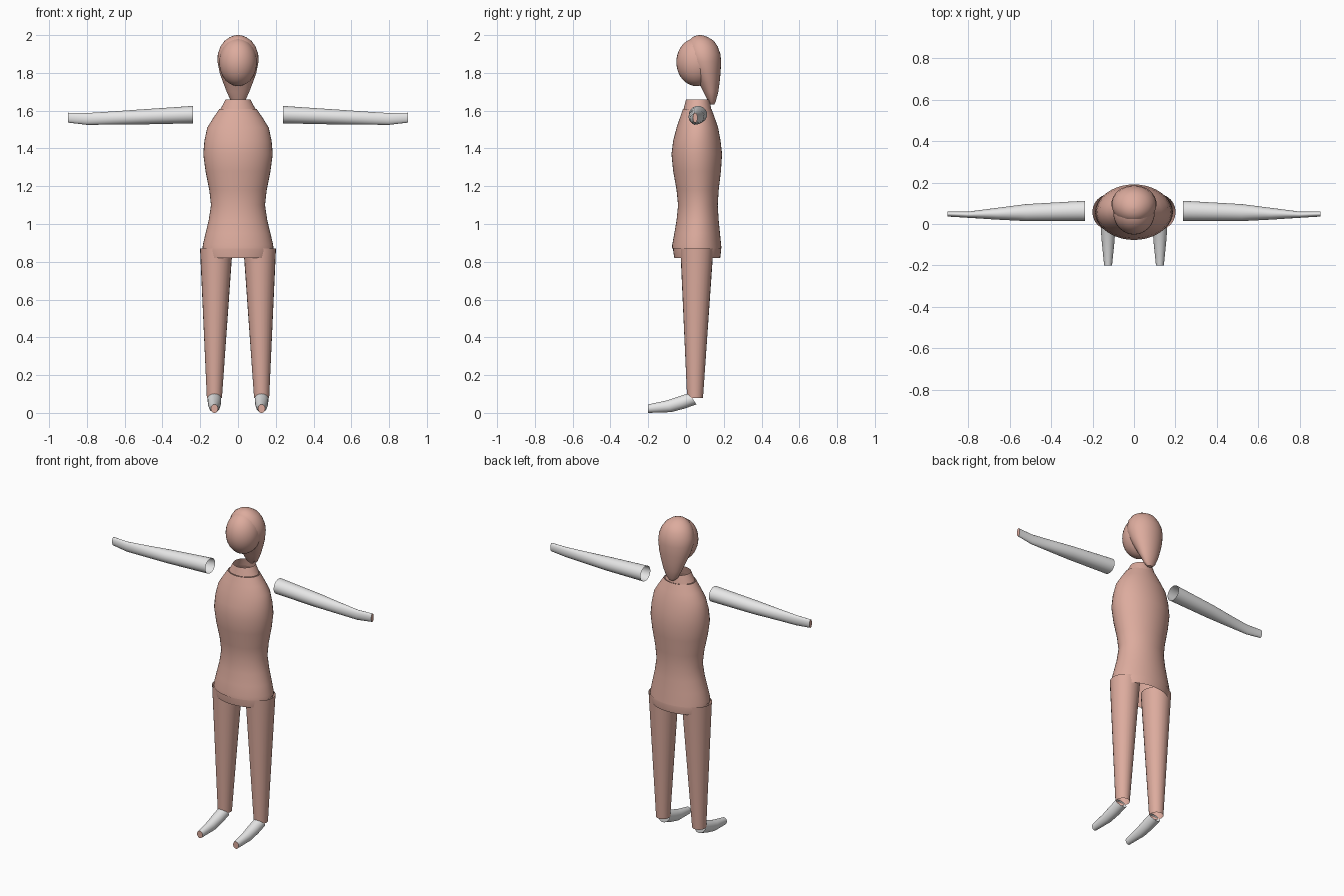
import bpy, bmesh, math
from mathutils import Vector

if "Cube" in bpy.data.objects:
    bpy.data.objects.remove(bpy.data.objects["Cube"])


def material(name, rgb):
    m = bpy.data.materials.new(name)
    m.diffuse_color = (*rgb, 1)
    m.use_nodes = True
    m.node_tree.nodes["Principled BSDF"].inputs["Base Color"].default_value = m.diffuse_color
    return m


PINK = material("dusty pink", (0.72, 0.41, 0.34))
GREY = material("light grey", (0.8, 0.8, 0.8))


def loft(name, rings, mats, n=32, cap_start=False, cap_end=False, end_mat=0):
    """Skin elliptical rings given as (centre, half axis u, half axis v)."""
    bm = bmesh.new()
    loops = []
    for c, u, v in rings:
        c, u, v = Vector(c), Vector(u), Vector(v)
        loops.append([bm.verts.new(c + u * math.cos(2 * math.pi * i / n)
                                   + v * math.sin(2 * math.pi * i / n)) for i in range(n)])
    for a, b in zip(loops, loops[1:]):
        for i in range(n):
            j = (i + 1) % n
            bm.faces.new((a[i], a[j], b[j], b[i]))
    if cap_start:
        bm.faces.new(loops[0])
    if cap_end:
        bm.faces.new(loops[-1]).material_index = end_mat
    bmesh.ops.recalc_face_normals(bm, faces=bm.faces)
    me = bpy.data.meshes.new(name)
    bm.to_mesh(me)
    bm.free()
    ob = bpy.data.objects.new(name, me)
    bpy.context.collection.objects.link(ob)
    for m in mats:
        me.materials.append(m)
    smooth(ob)
    return ob


def smooth(ob):
    bpy.ops.object.select_all(action='DESELECT')
    ob.select_set(True)
    bpy.context.view_layer.objects.active = ob
    bpy.ops.object.shade_smooth_by_angle(angle=math.radians(35))


def level(z, hx, y0, y1, x=0):
    """Horizontal ring: half width hx, from y0 to y1."""
    return (x, (y0 + y1) / 2, z), (hx, 0, 0), (0, (y1 - y0) / 2, 0)


# Torso
loft("torso", [level(*r) for r in (
    (0.87, 0.188, -0.074, 0.188), (0.89, 0.186, -0.073, 0.186),
    (0.95, 0.172, -0.062, 0.180), (1.02, 0.155, -0.050, 0.173),
    (1.10, 0.143, -0.042, 0.168), (1.18, 0.152, -0.050, 0.173),
    (1.28, 0.172, -0.068, 0.185), (1.37, 0.184, -0.077, 0.191),
    (1.44, 0.178, -0.068, 0.183), (1.51, 0.163, -0.050, 0.170),
    (1.56, 0.132, -0.033, 0.153), (1.61, 0.098, -0.016, 0.135))], [PINK], 40)

# Neck and lower hip band
loft("neck", [level(1.61, 0.092, -0.012, 0.133), level(1.66, 0.065, 0.0, 0.125)], [PINK])
loft("hip_band", [level(0.88, 0.18, -0.068, 0.184), level(0.86, 0.185, -0.068, 0.186),
                  level(0.82, 0.178, -0.062, 0.181)], [PINK], 40)

# Head
bpy.ops.mesh.primitive_uv_sphere_add(segments=32, ring_count=20, location=(0, 0.055, 1.857))
head = bpy.context.object
head.name = "head"
head.scale = (0.1, 0.106, 0.127)
head.data.materials.append(PINK)
smooth(head)

# Hair, tapering to a low point at the nape
loft("hair", [level(*r) for r in (
    (1.632, 0.016, 0.128, 0.150), (1.65, 0.037, 0.117, 0.158), (1.70, 0.060, 0.092, 0.171),
    (1.75, 0.079, 0.066, 0.178), (1.80, 0.097, 0.036, 0.183), (1.86, 0.109, 0.008, 0.186),
    (1.90, 0.107, 0.001, 0.182), (1.94, 0.093, 0.004, 0.168), (1.97, 0.071, 0.016, 0.147),
    (1.99, 0.042, 0.036, 0.115), (1.997, 0.022, 0.054, 0.095),
    (2.0, 0.004, 0.071, 0.079))], [PINK], 32, True, True)

for side, s in (("left", 1), ("right", -1)):
    # Leg
    loft(side + "_leg", [level(0.87, 0.086, -0.03, 0.145, s * 0.115),
                         level(0.08, 0.04, 0.006, 0.09, s * 0.125)], [PINK], 24)

    # Foot with a pink toe end
    foot = []
    for (yb, zb), (yt, zt), hx in (((0.055, 0.045), (0.016, 0.105), 0.036),
                                   ((-0.01, 0.022), (-0.045, 0.085), 0.035),
                                   ((-0.08, 0.004), (-0.105, 0.065), 0.030),
                                   ((-0.20, 0.0), (-0.20, 0.045), 0.019)):
        foot.append(((s * 0.125, (yb + yt) / 2, (zb + zt) / 2), (hx, 0, 0),
                     (0, (yt - yb) / 2, (zt - zb) / 2)))
    loft(side + "_foot", foot, [GREY, PINK], 24, cap_end=True, end_mat=1)

    # Arm: open at the shoulder, flattened towards a pink wrist end
    arm = []
    for x, y0, y1, z0, z1 in ((0.237, 0.015, 0.112, 1.533, 1.625),
                              (0.52, 0.014, 0.096, 1.527, 1.606),
                              (0.66, 0.021, 0.078, 1.526, 1.596),
                              (0.80, 0.030, 0.060, 1.525, 1.587),
                              (0.90, 0.036, 0.061, 1.537, 1.589)):
        arm.append(((s * x, (y0 + y1) / 2, (z0 + z1) / 2), (0, (y1 - y0) / 2, 0),
                    (0, 0, (z1 - z0) / 2)))
    loft(side + "_arm", arm, [GREY, PINK], 24, cap_end=True, end_mat=1)
